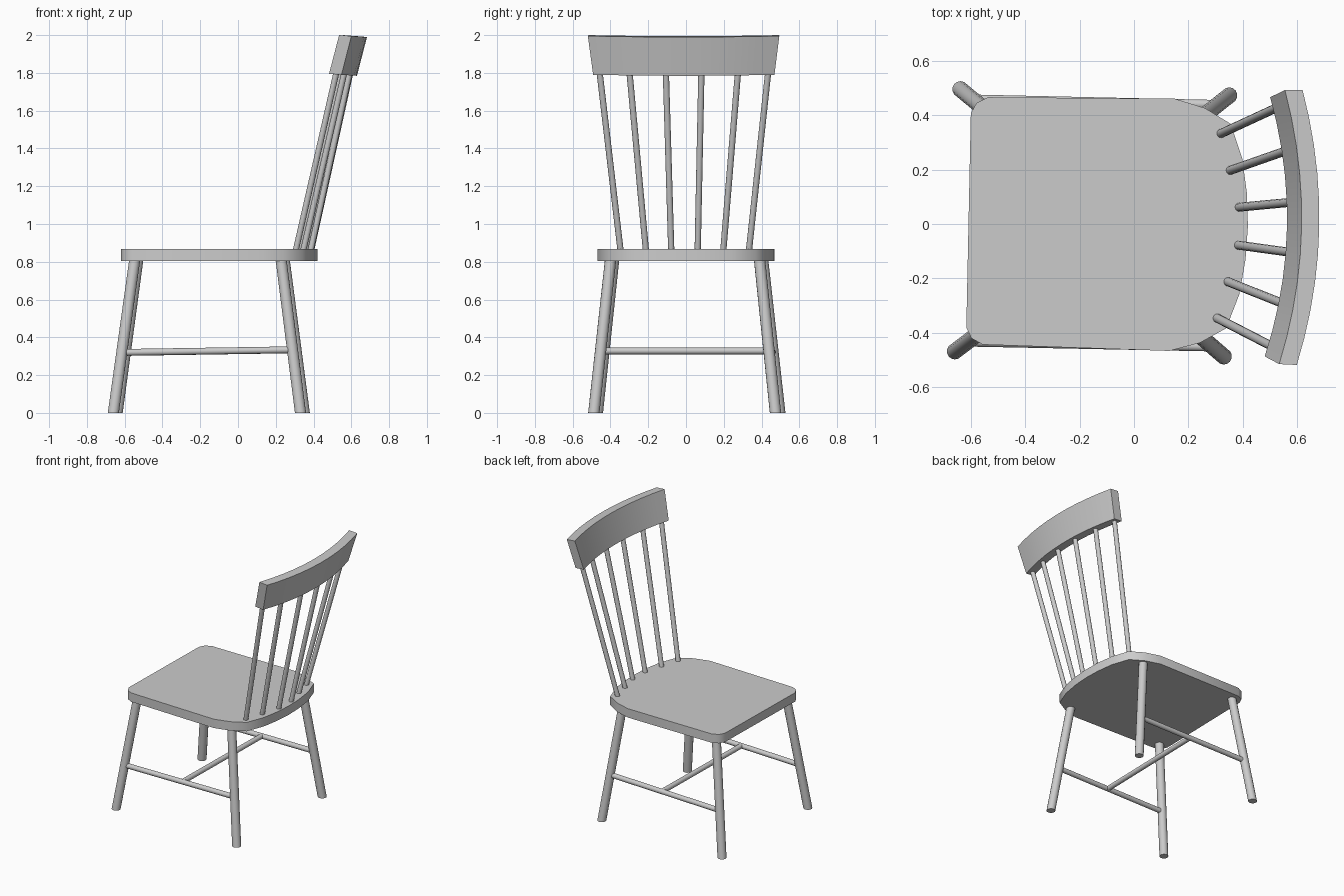
import bpy, bmesh
from mathutils import Matrix, Vector

if "Cube" in bpy.data.objects:
    bpy.data.objects.remove(bpy.data.objects["Cube"])

# The whole chair is turned very slightly about z
TURN = Matrix.Rotation(-0.021, 4, 'Z')


def finish(name, bm, angle=0.7):
    bmesh.ops.recalc_face_normals(bm, faces=bm.faces[:])
    bm.transform(TURN)
    mesh = bpy.data.meshes.new(name)
    bm.to_mesh(mesh)
    bm.free()
    obj = bpy.data.objects.new(name, mesh)
    bpy.context.collection.objects.link(obj)
    bpy.ops.object.select_all(action='DESELECT')
    obj.select_set(True)
    bpy.context.view_layer.objects.active = obj
    bpy.ops.object.shade_smooth_by_angle(angle=angle)
    return obj


def rod(name, a, b, r, level_ends=False):
    """Round rod from a to b; level_ends keeps both end caps horizontal."""
    a, b = Vector(a), Vector(b)
    d = b - a
    if level_ends:
        m = Matrix.Identity(4)
        m.col[2] = (*d, 0)
    else:
        m = d.to_track_quat('Z', 'Y').to_matrix().to_4x4() @ Matrix.Diagonal((1, 1, d.length, 1))
    bm = bmesh.new()
    bmesh.ops.create_cone(bm, cap_ends=True, segments=14, radius1=r, radius2=r, depth=1)
    bm.transform(Matrix.Translation((a + b) / 2) @ m)
    return finish(name, bm)


# Seat: half outline mirrored across y, extruded upward
half = [(-0.61, 0.395), (-0.59, 0.434), (-0.548, 0.456), (0.14, 0.465), (0.252, 0.433),
        (0.348, 0.377), (0.394, 0.25), (0.414, 0.12)]
outline = half + [(0.42, 0)] + [(x, -y) for x, y in reversed(half)]
bm = bmesh.new()
base = bm.faces.new([bm.verts.new((x, y, 0.803)) for x, y in outline])
top = bmesh.ops.extrude_face_region(bm, geom=[base], use_keep_orig=True)
bmesh.ops.translate(bm, vec=(0, 0, 0.065),
                    verts=[v for v in top['geom'] if isinstance(v, bmesh.types.BMVert)])
finish("seat", bm)

# Splayed legs and side stretchers
for s, side in ((1, "left"), (-1, "right")):
    rod(f"front_leg_{side}", (-0.65, s * 0.483, 0), (-0.538, s * 0.394, 0.815), 0.030, True)
    rod(f"back_leg_{side}", (0.341, s * 0.481, 0), (0.236, s * 0.394, 0.815), 0.030, True)
    rod(f"side_stretcher_{side}", (-0.605, s * 0.447, 0.32), (0.297, s * 0.446, 0.334), 0.018)

# Cross stretcher
rod("cross_stretcher", (-0.13, -0.447, 0.328), (-0.13, 0.447, 0.328), 0.018)

# Fanned back spindles: (bottom x, bottom y, top x, top y)
for i, (x0, y0, x1, y1) in enumerate([(0.313, 0.34, 0.53, 0.446), (0.35, 0.205, 0.569, 0.287),
                                      (0.386, 0.07, 0.593, 0.094)]):
    for s, side in ((1, "left"), (-1, "right")):
        rod(f"back_spindle_{side}_{i + 1}", (x0, s * y0, 0.86), (x1, s * y1, 1.80), 0.0165, True)

# Curved top rail: a leaning four-point section swept along a shallow arc
N = 10
section = [(0.492, 0.478, 1.795), (0.558, 0.480, 1.795), (0.611, 0.507, 2.0), (0.546, 0.505, 2.0)]
bm = bmesh.new()
rings = []
for i in range(N + 1):
    t = 2 * i / N - 1
    ring = []
    for x, y, z in section:
        sag = 0.072 * (1 - t * t)
        drop = 0.075 * (x + sag - (0.492 if z < 1.9 else 0.546))
        ring.append(bm.verts.new((x + sag, t * y, z - drop)))
    rings.append(ring)
for a, b in zip(rings, rings[1:]):
    for j in range(4):
        k = (j + 1) % 4
        bm.faces.new((a[j], a[k], b[k], b[j]))
bm.faces.new(rings[0])
bm.faces.new(rings[-1])
finish("top_rail", bm, 0.5)
